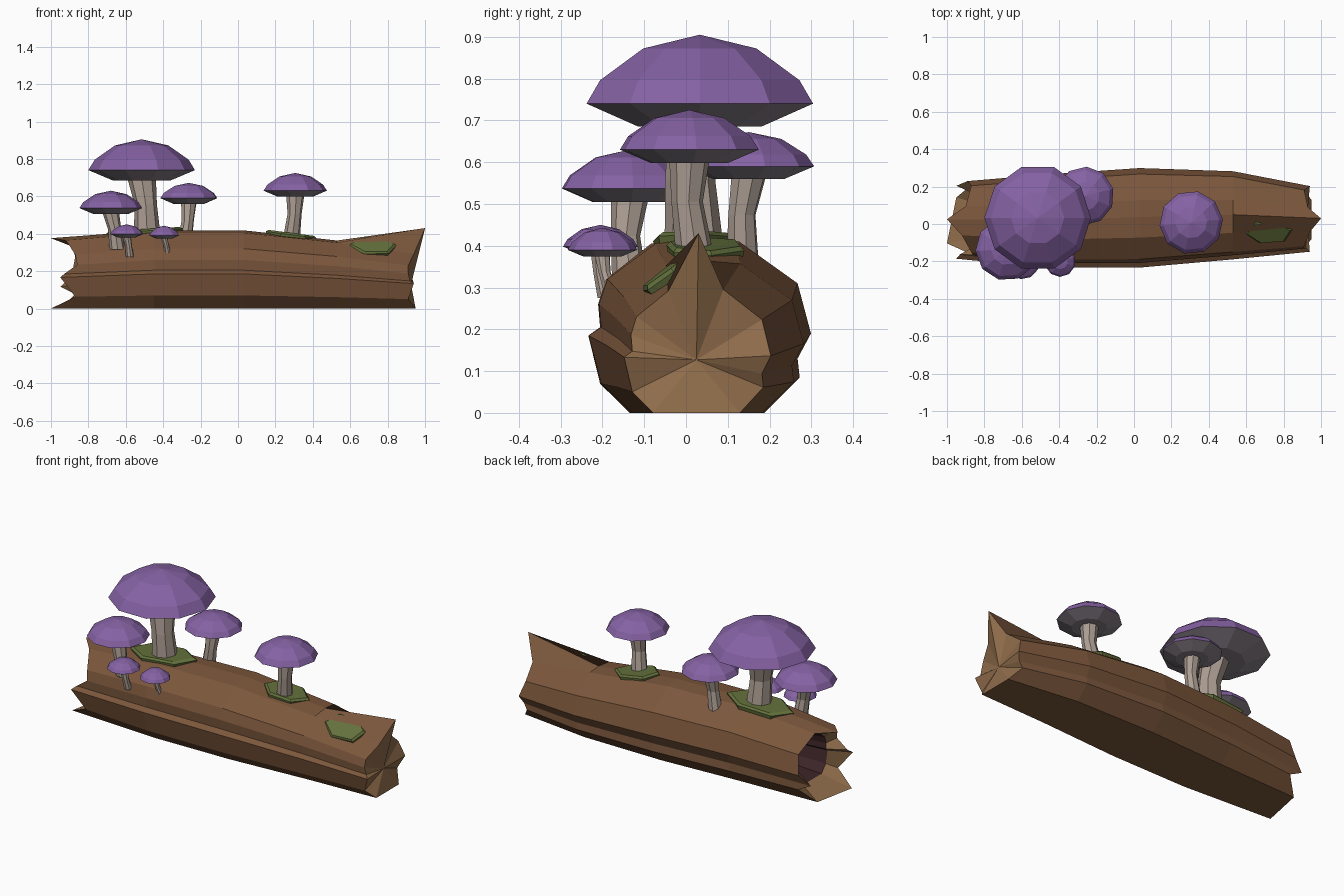
import bpy, bmesh, math, random
from mathutils import Vector, Matrix

random.seed(4)
if "Cube" in bpy.data.objects:
    bpy.data.objects.remove(bpy.data.objects["Cube"], do_unlink=True)


def material(name, r, g, b):
    m = bpy.data.materials.new(name)
    m.use_nodes = True
    m.diffuse_color = (r, g, b, 1)
    m.node_tree.nodes["Principled BSDF"].inputs["Base Color"].default_value = (r, g, b, 1)
    return m


bark = material("bark brown", 0.20, 0.095, 0.045)
wood = material("cut wood", 0.275, 0.15, 0.07)
hollow = material("dark hollow", 0.045, 0.018, 0.02)
purple = material("cap purple", 0.235, 0.122, 0.37)
gill = material("gill grey", 0.25, 0.215, 0.25)
stalk = material("stalk beige", 0.42, 0.345, 0.295)
moss = material("moss green", 0.125, 0.165, 0.045)


def loft(name, rings, mats, bands):
    """Skin a list of rings; a ring of one point closes to a fan."""
    bm = bmesh.new()
    loops = [[bm.verts.new(p) for p in ring] for ring in rings]
    for a, b, mat in zip(loops, loops[1:], bands):
        n = max(len(a), len(b))
        for i in range(n):
            j = (i + 1) % n
            if len(a) == 1:
                f = (a[0], b[j], b[i])
            elif len(b) == 1:
                f = (a[i], a[j], b[0])
            else:
                f = (a[i], a[j], b[j], b[i])
            bm.faces.new(f).material_index = mat
    bmesh.ops.recalc_face_normals(bm, faces=bm.faces)
    me = bpy.data.meshes.new(name)
    bm.to_mesh(me)
    bm.free()
    for m in mats:
        me.materials.append(m)
    ob = bpy.data.objects.new(name, me)
    bpy.context.collection.objects.link(ob)
    return ob


def circle(center, r, sides, phase=0.0):
    c = Vector(center)
    return [c + Vector((r * math.cos(phase + i * math.tau / sides),
                        r * math.sin(phase + i * math.tau / sides), 0)) for i in range(sides)]


# Log: cross-section (y, z) from the top round, with x of the jagged left and right rims
section = [
    (0, .418, -1, 1), (.09, .41, -.9, .93), (.23, .31, -.87, .91), (.262, .19, -.89, .94),
    (.23, .13, -.95, .92), (.235, .085, -.87, .9), (.15, 0, -.95, .95), (-.165, 0, -1, .95),
    (-.24, .07, -.87, .91), (-.27, .185, -.95, .94), (-.24, .205, -.93, .92),
    (-.245, .26, -.86, .91), (-.225, .32, -.87, .91), (-.11, .405, -.92, .94)]


def slice_at(x, yc, sy, sz, rim=None):
    return [Vector((p[rim] if rim else x, yc + p[0] * sy, p[1] * sz)) for p in section]


left_rim = slice_at(0, .025, .78, .9, 2)
right_rim = slice_at(0, .03, .66, .72, 3)
right_rim[0].z = .43


def inset(x, s):
    mid = Vector((0, .025, .18))
    return [Vector((x, mid.y + (p.y - mid.y) * s, mid.z + (p.z - mid.z) * s)) for p in left_rim]


loft("log",
     [[(-.55, .025, .18)], inset(-.55, .55), inset(-.83, .7), left_rim,
      slice_at(-.45, .02, .94, 1), slice_at(.03, .037, 1, 1), slice_at(.53, .05, .885, .87),
      right_rim, [(.925, .025, .127)]],
     [bark, wood, hollow], [2, 2, 1, 0, 0, 0, 0, 1])


# Moss: thick bevelled six-sided plates lying on the bark
def moss_patch(name, loc, rx, ry, tilt_x, tilt_y):
    outline = [p * random.uniform(.92, 1.04) for p in circle((0, 0, 0), 1, 6, .15)]
    turn = Matrix.Rotation(tilt_y, 3, 'Y') @ Matrix.Rotation(tilt_x, 3, 'X')

    def ring(s, z):
        return [Vector(loc) + turn @ Vector((p.x * rx * s, p.y * ry * s, z)) for p in outline]
    loft(name, [ring(0, -.035)[:1], ring(.95, -.035), ring(1, -.01), ring(.9, 0), ring(0, 0)[:1]],
         [moss], [0] * 4)


moss_patch("moss_large", (-.5, .025, .425), .22, .12, 0, -.06)
moss_patch("moss_middle", (.28, .045, .405), .14, .1, 0, .13)
moss_patch("moss_end", (.725, -.045, .345), .13, .083, .64, .05)


# Mushrooms: faceted cap with a gill underside on a slightly bent stalk
def mushroom(name, cap, r, height, base, sr, phase):
    c, b = Vector(cap), Vector(base)

    def ring(s, z):
        return circle(c + Vector((0, 0, z)), r * s, 10, phase)
    drop = -.19 * r
    loft(name + "_cap",
         [[c + Vector((0, 0, height))], ring(.5, height * .8), ring(.88, height * .34),
          ring(1, 0), ring(.55, drop), [c + Vector((0, 0, drop))]],
         [purple, gill], [0, 0, 0, 1, 1])
    top = c + Vector((0, 0, drop * .8))
    bend = b.lerp(top, .55) + Vector((.12 * sr, -.25 * sr, 0))
    loft(name + "_stalk",
         [[b], circle(b, sr * 1.05, 8, phase), circle(bend, sr * .88, 8, phase),
          circle(top, sr * 1.12, 8, phase), [top]],
         [stalk], [0] * 4)


mushroom("giant_mushroom", (-.515, .033, .74), .285, .165, (-.485, .02, .385), .068, 0)
mushroom("lone_mushroom", (.306, .008, .63), .17, .095, (.287, .02, .385), .043, .1)
mushroom("back_mushroom", (-.263, .15, .59), .157, .082, (-.285, .135, .36), .038, .25)
mushroom("front_mushroom", (-.68, -.135, .537), .168, .093, (-.645, -.135, .315), .04, .05)
mushroom("small_mushroom", (-.595, -.205, .398), .09, .052, (-.578, -.19, .275), .021, .2)
mushroom("tiny_mushroom", (-.395, -.2, .39), .083, .053, (-.375, -.18, .29), .017, .3)
